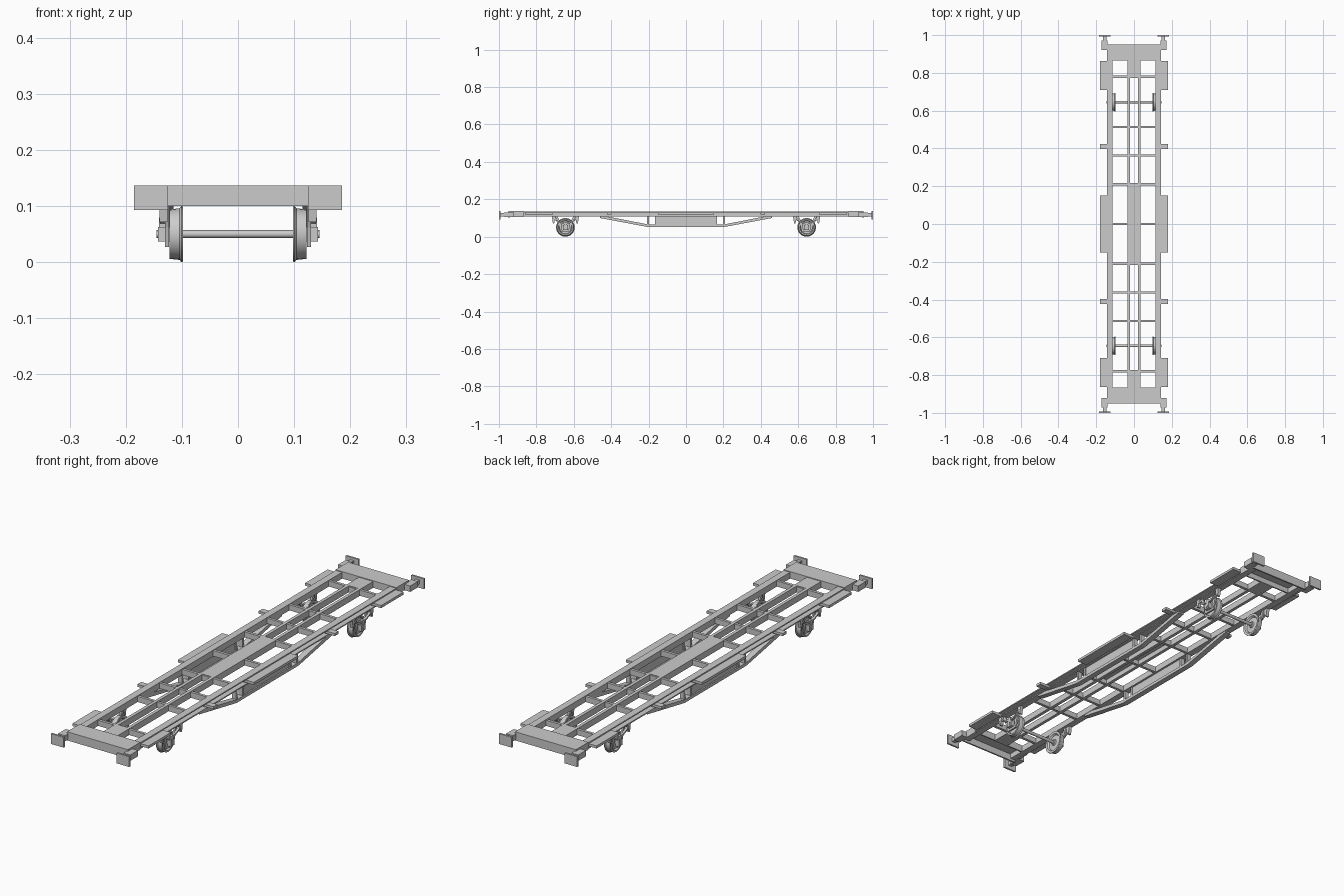
import bpy, bmesh, math
from mathutils import Matrix, Vector

if "Cube" in bpy.data.objects:
    bpy.data.objects.remove(bpy.data.objects["Cube"])

AXLE_Y, AXLE_Z = 0.645, 0.05


def finish(name, bm, mirror="", smooth=False):
    bmesh.ops.recalc_face_normals(bm, faces=bm.faces)
    me = bpy.data.meshes.new(name)
    bm.to_mesh(me)
    bm.free()
    ob = bpy.data.objects.new(name, me)
    bpy.context.collection.objects.link(ob)
    if mirror:
        m = ob.modifiers.new("mirror", 'MIRROR')
        m.use_axis = ("x" in mirror, "y" in mirror, False)
        m.use_mirror_merge = False
    if smooth:
        bpy.ops.object.select_all(action='DESELECT')
        ob.select_set(True)
        bpy.context.view_layer.objects.active = ob
        bpy.ops.object.shade_smooth_by_angle(angle=math.radians(35))
    return ob


def boxes(name, items, mirror="xy"):
    """Each item is (x0, x1, y0, y1, z0, z1)."""
    bm = bmesh.new()
    for x0, x1, y0, y1, z0, z1 in items:
        mat = Matrix.Translation(((x0 + x1) / 2, (y0 + y1) / 2, (z0 + z1) / 2)) \
            @ Matrix.Diagonal((x1 - x0, y1 - y0, z1 - z0, 1))
        bmesh.ops.create_cube(bm, size=1, matrix=mat)
    return finish(name, bm, mirror)


def prism(name, pts, axis, a, b, mirror="xy"):
    """Extrude a profile: (y, z) points along x, or (x, z) points along y."""
    bm = bmesh.new()
    vs = [bm.verts.new((a, p, q) if axis == "x" else (p, a, q)) for p, q in pts]
    face = bm.faces.new(vs)
    ext = bmesh.ops.extrude_face_region(bm, geom=[face])
    d = Vector((b - a, 0, 0) if axis == "x" else (0, b - a, 0))
    bmesh.ops.translate(bm, vec=d, verts=[v for v in ext["geom"] if isinstance(v, bmesh.types.BMVert)])
    return finish(name, bm, mirror)


def lathe(name, profile, steps=24):
    """Spin (x, radius) points about the axle line."""
    bm = bmesh.new()
    vs = [bm.verts.new((x, AXLE_Y, AXLE_Z + r)) for x, r in profile]
    es = [bm.edges.new(p) for p in zip(vs, vs[1:])]
    bmesh.ops.spin(bm, geom=vs + es, cent=(0, AXLE_Y, AXLE_Z), axis=(1, 0, 0),
                   angle=math.tau, steps=steps, use_duplicate=False)
    bmesh.ops.remove_doubles(bm, verts=bm.verts, dist=1e-5)
    return finish(name, bm, "xy", True)


# Side sills: channels open to the outside
prism("side_sill", [(.113, .107), (.143, .107), (.143, .112), (.119, .112),
                    (.119, .129), (.143, .129), (.143, .134), (.113, .134)],
      "y", -.94, .94, "x")

# Centre sills, with solid plates in the middle and at the ends
boxes("centre_sill", [(.020, .034, -.87, .87, .107, .134)], "x")
boxes("centre_sill_middle_plate", [(-.034, .034, -.21, .21, .128, .134)], "")
boxes("centre_sill_end_plate", [(-.034, .034, .78, .87, .107, .134)], "y")

# Cross members
boxes("cross_member", [(-.114, .114, y - .006, y + .006, .108, .132)
                       for y in (.21, .363, .513, .78)], "y")
boxes("middle_cross_member", [(-.114, .114, -.006, .006, .108, .132)], "")

# Headstocks: top plate with end, side and inner flanges
boxes("headstock", [(-.143, .143, .865, .95, .130, .137),
                    (-.143, .143, .943, .95, .100, .137),
                    (-.143, .143, .865, .871, .107, .132)], "y")
boxes("headstock_side", [(.137, .144, .865, .95, .105, .137)])

# Buffers
boxes("buffer_housing", [(.139, .171, .92, .972, .105, .130)])
boxes("buffer_shank", [(.146, .164, .97, .993, .109, .126)])
boxes("buffer_plate", [(.125, .185, .992, 1.0, .093, .137)])

# Outrigger platforms and brackets
boxes("end_platform", [(.118, .18, .71, .862, .118, .129)])
boxes("middle_platform", [(.118, .18, -.15, .15, .118, .129)], "x")
boxes("side_bracket", [(.118, .18, .397, .423, .118, .129)])

# Underframe truss: sloping bar, bottom bar, posts and centre panel
prism("truss_bar", [(0, .053), (.21, .053), (.46, .100), (.46, .110),
                    (.43, .110), (.205, .066), (0, .066)], "x", .115, .14)
boxes("truss_post", [(.118, .138, y - .005, y + .005, .06, .11) for y in (.160, .204)])
boxes("truss_panel", [(.122, .134, -.158, .158, .056, .11)], "x")

# Wheelsets
lathe("wheel", [(.098, 0), (.098, .012), (.104, .014), (.106, .034), (.099, .039),
                (.098, .049), (.101, .050), (.104, .046), (.122, .044), (.122, .037),
                (.115, .034), (.113, .014), (.122, .012), (.122, 0)])
lathe("axle", [(0, .007), (.145, .007), (.145, 0)], 12)

# Axle guards: flat plates with an arched cut-out
prism("axle_guard", [(AXLE_Y + y, z) for y, z in (
    (-.055, .110), (-.035, .062), (-.026, .027), (.026, .027), (.035, .062), (.055, .110),
    (.043, .110), (.022, .068), (.017, .036), (-.017, .036), (-.022, .068), (-.043, .110))],
    "x", .123, .130)
boxes("axle_box", [(.122, .143, AXLE_Y - .013, AXLE_Y + .013, .037, .063)])

# Leaf springs, buckles and hangers
arc = [(t / 4 * .058, .068 + .022 * (t / 4) ** 2) for t in range(-4, 5)]
prism("leaf_spring", [(AXLE_Y + y, z) for y, z in arc]
      + [(AXLE_Y + y * .98, z + .009 - .004 * abs(y) / .058) for y, z in reversed(arc)],
      "x", .129, .139)
boxes("spring_buckle", [(.127, .141, AXLE_Y - .008, AXLE_Y + .008, .060, .080)])
for s in (-1, 1):
    prism("spring_hanger", [(AXLE_Y + s * y, z) for y, z in (
        (.050, .110), (.073, .110), (.067, .072), (.060, .072))], "x", .126, .140)
